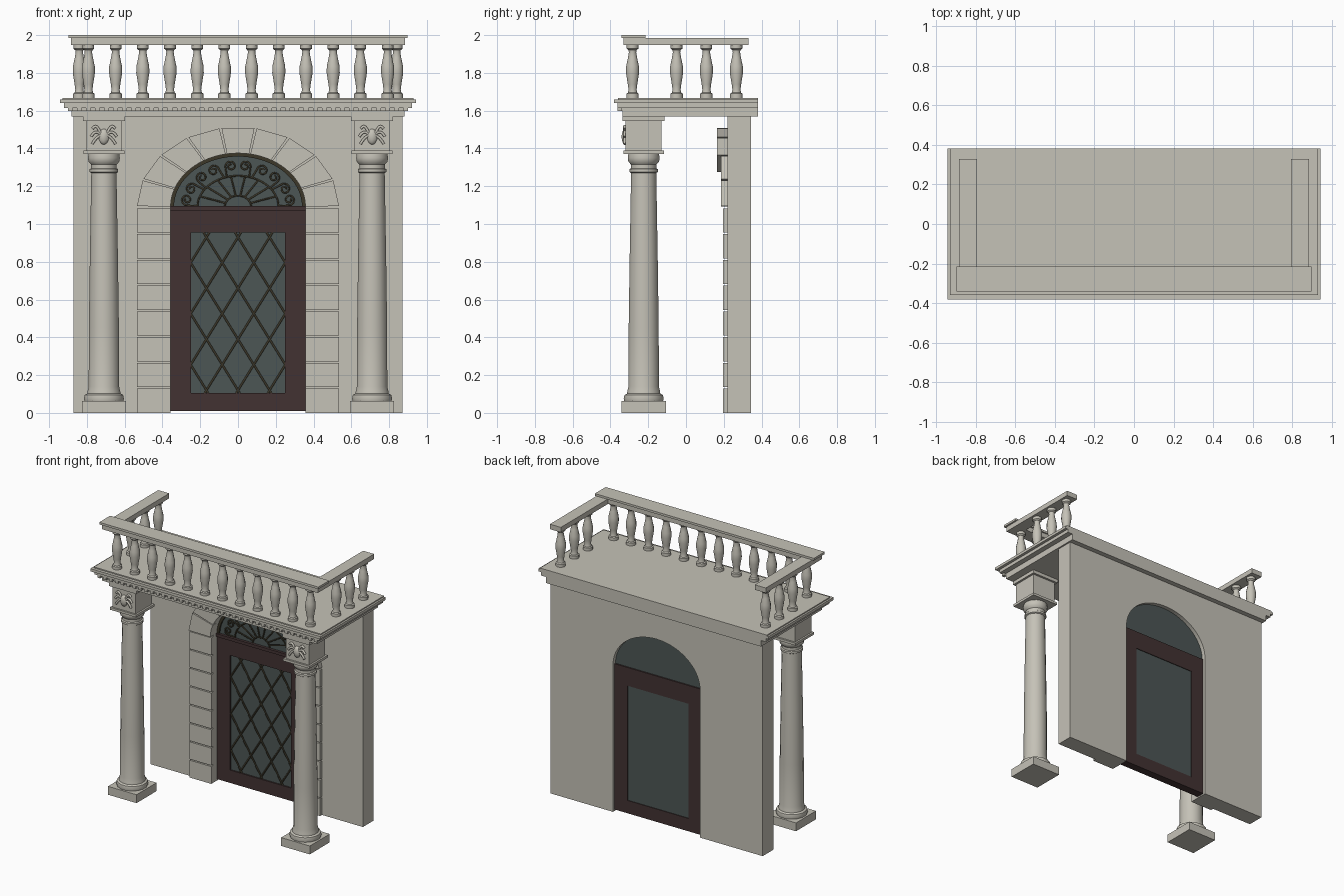
import bpy, bmesh
from math import sin, cos, pi, radians
from mathutils import Vector

if "Cube" in bpy.data.objects:
    bpy.data.objects.remove(bpy.data.objects["Cube"], do_unlink=True)


def material(name, rgb):
    m = bpy.data.materials.new(name)
    m.use_nodes = True
    m.diffuse_color = (*rgb, 1)
    m.node_tree.nodes["Principled BSDF"].inputs["Base Color"].default_value = (*rgb, 1)
    return m


STONE = material("pale stone", (0.56, 0.54, 0.475))
WOOD = material("dark wood", (0.055, 0.032, 0.032))
GLASS = material("grey glass", (0.073, 0.093, 0.09))
LEAD = material("dark bronze", (0.045, 0.038, 0.022))


def add(name, mesh, mat, smooth=False):
    mesh.materials.clear()
    mesh.materials.append(mat)
    ob = bpy.data.objects.new(name, mesh)
    bpy.context.collection.objects.link(ob)
    if smooth:
        bpy.ops.object.select_all(action="DESELECT")
        ob.select_set(True)
        bpy.context.view_layer.objects.active = ob
        bpy.ops.object.shade_smooth_by_angle(angle=radians(35))
    return ob


def from_bmesh(name, bm, mat, smooth=False):
    bmesh.ops.recalc_face_normals(bm, faces=bm.faces)
    mesh = bpy.data.meshes.new(name)
    bm.to_mesh(mesh)
    bm.free()
    return add(name, mesh, mat, smooth)


def prism(name, outline, y0, y1, mat):
    """Extrude an x-z outline from y0 to y1."""
    bm = bmesh.new()
    face = bm.faces.new([bm.verts.new((x, y0, z)) for x, z in outline])
    out = bmesh.ops.extrude_face_region(bm, geom=[face])["geom"]
    bmesh.ops.translate(bm, vec=(0, y1 - y0, 0),
                        verts=[v for v in out if isinstance(v, bmesh.types.BMVert)])
    return from_bmesh(name, bm, mat)


def box(name, x0, x1, y0, y1, z0, z1, mat=STONE):
    return prism(name, [(x0, z0), (x1, z0), (x1, z1), (x0, z1)], y0, y1, mat)


def lathe(name, profile, sides, x, y):
    """Spin a radius-height profile about a vertical axis."""
    bm = bmesh.new()
    rings = [[bm.verts.new((x + r * cos(2 * pi * (i + .5) / sides),
                            y + r * sin(2 * pi * (i + .5) / sides), z))
              for i in range(sides)] for r, z in profile]
    for a, b in zip(rings, rings[1:]):
        for i in range(sides):
            j = (i + 1) % sides
            bm.faces.new((a[i], a[j], b[j], b[i]))
    bm.faces.new(rings[0])
    bm.faces.new(rings[-1])
    return from_bmesh(name, bm, STONE, True)


def tubes(name, paths, radius, mat):
    """Round rods along x-y-z paths."""
    cu = bpy.data.curves.new(name, "CURVE")
    cu.dimensions = "3D"
    cu.bevel_depth, cu.bevel_resolution, cu.use_fill_caps = radius, 1, True
    for path in paths:
        sp = cu.splines.new("POLY")
        sp.points.add(len(path) - 1)
        for p, co in zip(sp.points, path):
            p.co = (*co, 1)
    tmp = bpy.data.objects.new(name + " path", cu)
    mesh = bpy.data.meshes.new_from_object(tmp)
    bpy.data.objects.remove(tmp)
    return add(name, mesh, mat)


def ellipse(a, b, deg):
    return a * cos(radians(deg)), SPRING + b * sin(radians(deg))


# Wall with arched opening
SPRING, HALF, RISE = 1.09, 0.357, 0.285
arch = [ellipse(HALF, RISE, d) for d in range(180, -1, -5)]
prism("wall", [(-.87, 0), (-HALF, 0), *arch, (HALF, 0), (.87, 0), (.87, 1.57), (-.87, 1.57)],
      .22, .345, STONE)

# Rusticated jamb blocks
ROW = SPRING / 8
for s in (-1, 1):
    for i in range(8):
        a, b = sorted((s * HALF, s * .535))
        box("jamb_block", a, b, .197, .225, i * ROW, (i + 1) * ROW - .008)

# Arch stones, the upper ones standing further out
for i in range(9):
    d0, d1 = i * 20 + .6, i * 20 + 19.4
    inner = [ellipse(HALF, RISE, d0 + (d1 - d0) * k / 4) for k in range(5)]
    prism("arch_stone", inner + [ellipse(.535, .424, d1), ellipse(.535, .424, d0)],
          .165 if 2 <= i <= 6 else .185, .225, STONE)

# Door and panes
for s in (-1, 1):
    a, b = sorted((s * .25, s * HALF))
    box("door_stile", a, b, .265, .325, .01, SPRING, WOOD)
box("door_bottom_rail", -.25, .25, .265, .325, .01, .105, WOOD)
box("door_top_rail", -.25, .25, .265, .325, .955, SPRING, WOOD)
box("transom_bar", -HALF, HALF, .25, .27, 1.072, 1.095, WOOD)
box("door_glass", -.25, .25, .275, .32, .105, .955, GLASS)
prism("fanlight_glass", arch, .275, .315, GLASS)

# Diamond lattice, clipped to the pane
rods, W, H, Y = [], .167, .27, .272
for s in (-1, 1):
    for k in range(-8, 9):
        ts = []
        x_at = lambda z: s * ((z - .93) * W / H + k * W)
        z_at = lambda x: (s * x - k * W) * H / W + .93
        for z in (.105, .955):
            if abs(x_at(z)) <= .25:
                ts.append((x_at(z), Y, z))
        for x in (-.25, .25):
            if .105 < z_at(x) < .955:
                ts.append((x, Y, z_at(x)))
        if len(ts) == 2:
            rods.append(ts)
tubes("door_lattice", rods, .006, LEAD)

# Fanlight ironwork: rim, hub, rays and scrolls
rim = [ellipse(HALF, RISE, d) for d in range(0, 181, 5)]
rim += [ellipse(HALF - .018, RISE - .018, d) for d in range(180, -1, -5)]
prism("fanlight_rim", rim, .262, .28, LEAD)
rods = [[(x, Y, z) for x, z in (ellipse(a, b, d) for d in range(0, 181, 6))]
        for a, b in ((.07, .06), (.215, .165))]
for d in range(20, 161, 20):
    (x0, z0), (x1, z1) = ellipse(.07, .06, d), ellipse(.215, .165, d)
    rods.append([(x0, Y, z0), (x1, Y, z1)])
for d in range(18, 163, 36):
    for s in (-1, 1):
        cx, cz = ellipse(.275, .218, d + s * 8)
        path = []
        for k in range(22):
            t = radians(d) + s * (k * .42 - .5)
            r = .008 + .022 * k / 21
            path.append((cx + r * cos(t), Y, cz + r * sin(t)))
        rods.append(path)
        x, z = ellipse(.215, .165, d + s * 16)
        rods.append([path[-1], (x, Y, z)])
tubes("fanlight_scrolls", rods, .005, LEAD)

# Columns with plinth, capital block and carved mask
CY = -.224
SHAFT = [(.104, .06), (.108, .075), (.104, .095), (.09, .102), (.088, .115), (.082, .14),
         (.081, .45), (.076, .8), (.068, 1.27), (.077, 1.275), (.077, 1.29), (.069, 1.295),
         (.069, 1.315), (.083, 1.33), (.086, 1.35), (.083, 1.37)]
for s in (-1, 1):
    cx = s * .71
    def block(name, h, z0, z1):
        box(name, cx - h, cx + h, CY - h, CY + h, z0, z1)
    block("column_plinth", .117, 0, .062)
    lathe("column_shaft", SHAFT, 16, cx, CY)
    block("column_abacus", .108, 1.37, 1.388)
    block("column_block", .095, 1.388, 1.548)
    block("column_top_plate", .111, 1.545, 1.572)
    front = CY - .097
    bm = bmesh.new()
    bmesh.ops.create_uvsphere(bm, u_segments=10, v_segments=8, radius=1)
    bmesh.ops.scale(bm, vec=(.028, .02, .042), verts=bm.verts)
    bmesh.ops.translate(bm, vec=(cx, front, 1.462), verts=bm.verts)
    from_bmesh("carved_mask", bm, STONE, True)
    curls = []
    for m in (-1, 1):
        for rise, reach, drop in ((.045, .06, .01), (.025, .068, -.02), (0, .062, -.045)):
            curls.append([(cx + m * (.012 + (reach - .012) * t), front - .004,
                           1.468 + rise * sin(pi * t * .8) + drop * t * t)
                          for t in (k / 6 for k in range(7))])
    tubes("carved_curls", curls, .008, STONE)

# Entablature tiers and dentils
BACK = .382
for name, x, y, z0, z1 in (("frieze", .882, -.335, 1.57, 1.597),
                           ("dentil_band", .882, -.345, 1.597, 1.615),
                           ("cornice_lower", .922, -.362, 1.615, 1.64),
                           ("cornice_upper", .943, -.382, 1.64, 1.66),
                           ("balcony_floor", .93, -.36, 1.66, 1.668)):
    box(name, -x, x, y, BACK, z0, z1)
for i in range(38):
    x = -.888 + i * .048
    box("dentil", x - .012, x + .012, -.362, -.34, 1.597, 1.616)

# Balusters and handrails
TURNED = [(.034, 1.665), (.034, 1.69), (.026, 1.695), (.022, 1.71), (.026, 1.74), (.036, 1.80),
          (.035, 1.835), (.025, 1.88), (.02, 1.91), (.022, 1.92), (.032, 1.928), (.032, 1.95)]
spots = [(-.792 + i * .144, -.283) for i in range(12)]
spots += [(s * .84, y) for s in (-1, 1) for y in (-.05, .108, .267)]
for x, y in spots:
    lathe("baluster", TURNED, 12, x, y)
box("front_rail", -.885, .885, -.33, -.225, 1.948, 1.986)
box("front_rail_cap", -.898, .898, -.342, -.215, 1.984, 2.0)
for s in (-1, 1):
    a, b = sorted((s * .795, s * .885))
    box("side_rail", a, b, -.23, .33, 1.948, 1.985)
